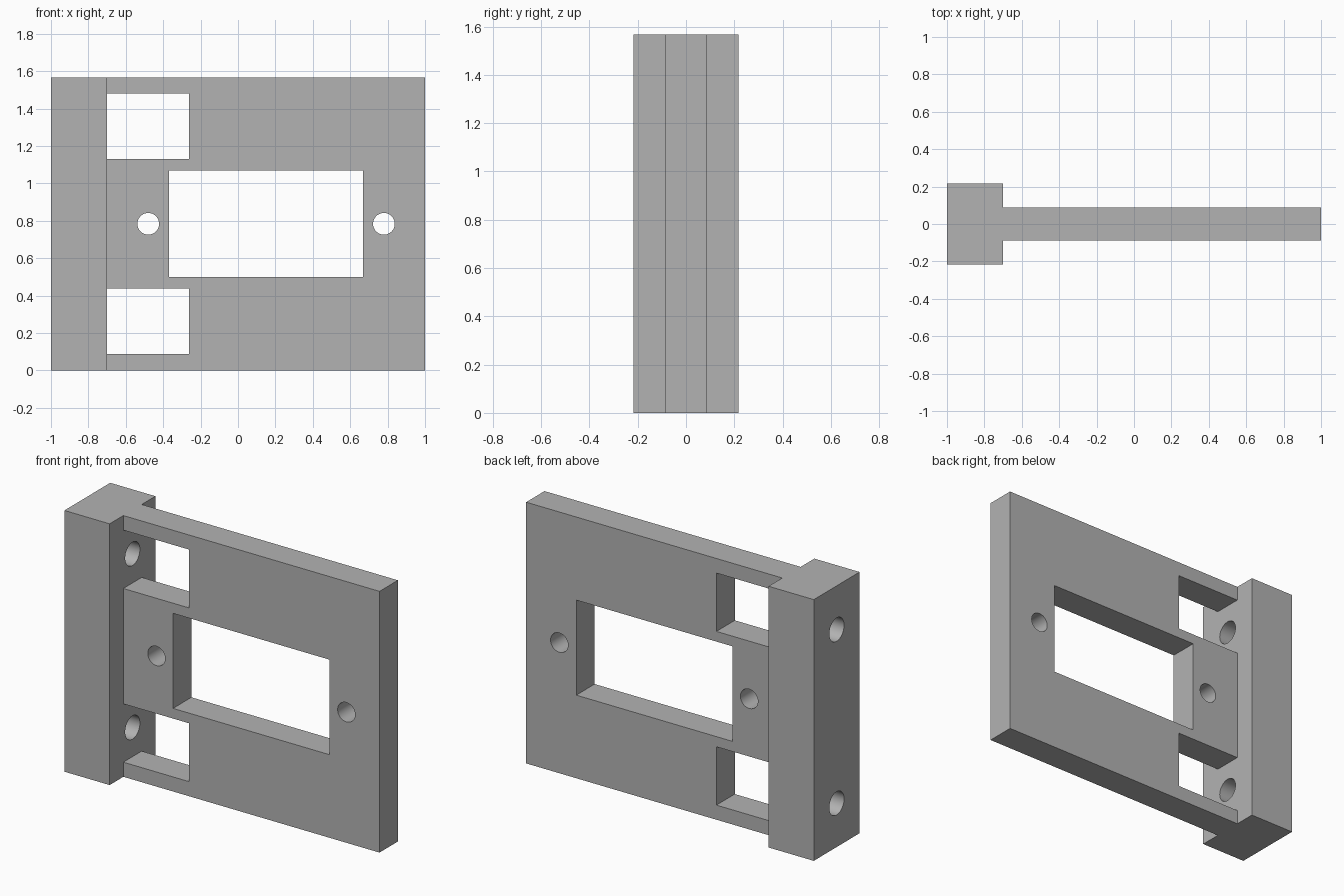
import bpy, bmesh, math
from mathutils import Matrix, Vector

cube = bpy.data.objects.get("Cube")
if cube:
    bpy.data.objects.remove(cube, do_unlink=True)

HEIGHT = 1.567
MID = HEIGHT / 2
BAR_X = -0.70          # inner face of the thick mounting bar
BAR_Y, PLATE_Y = 0.217, 0.087

grey = bpy.data.materials.new("plain grey")
grey.use_nodes = True
grey.diffuse_color = (0.45, 0.45, 0.45, 1)
grey.node_tree.nodes["Principled BSDF"].inputs["Base Color"].default_value = grey.diffuse_color


def make_object(name, bm):
    bmesh.ops.recalc_face_normals(bm, faces=bm.faces[:])
    mesh = bpy.data.meshes.new(name)
    bm.to_mesh(mesh)
    bm.free()
    mesh.materials.append(grey)
    obj = bpy.data.objects.new(name, mesh)
    bpy.context.collection.objects.link(obj)
    return obj


def box_cutter(x0, x1, z0, z1):
    bm = bmesh.new()
    size = Matrix.Diagonal((x1 - x0, 0.3, z1 - z0, 1))
    place = Matrix.Translation(((x0 + x1) / 2, 0, (z0 + z1) / 2))
    bmesh.ops.create_cube(bm, size=1, matrix=place @ size)
    return make_object("window_cutter", bm)


def hole_cutter(x, z, radius, axis):
    bm = bmesh.new()
    turn = Matrix.Rotation(math.pi / 2, 4, axis)
    bmesh.ops.create_cone(bm, cap_ends=True, segments=48, radius1=radius, radius2=radius,
                          depth=0.5, matrix=Matrix.Translation((x, 0, z)) @ turn)
    return make_object("hole_cutter", bm)


# Bracket body: T-shaped plan extruded upwards
bm = bmesh.new()
half = [(-1, BAR_Y), (BAR_X, BAR_Y), (BAR_X, PLATE_Y), (1, PLATE_Y)]
plan = half + [(x, -y) for x, y in reversed(half)]
face = bm.faces.new([bm.verts.new((x, y, 0)) for x, y in plan])
top = bmesh.ops.extrude_face_region(bm, geom=[face])["geom"]
bmesh.ops.translate(bm, vec=Vector((0, 0, HEIGHT)),
                    verts=[v for v in top if isinstance(v, bmesh.types.BMVert)])
bracket = make_object("mounting_bracket", bm)

# Central opening and its two screw holes
cutters = [box_cutter(-0.37, 0.667, MID - 0.285, MID + 0.285)]
cutters += [hole_cutter(x, MID, 0.058, 'X') for x in (-0.48, 0.78)]

# Upper and lower access windows, each with a bolt hole through the bar
for side in (-1, 1):
    z = MID + side * 0.521
    cutters.append(box_cutter(BAR_X, -0.263, z - 0.175, z + 0.175))
    cutters.append(hole_cutter(-0.85, z, 0.07, 'Y'))

bpy.ops.object.select_all(action='DESELECT')
bracket.select_set(True)
bpy.context.view_layer.objects.active = bracket
for cutter in cutters:
    cutter.hide_render = True
    mod = bracket.modifiers.new("cut", 'BOOLEAN')
    mod.operation = 'DIFFERENCE'
    mod.solver = 'EXACT'
    mod.object = cutter
    bpy.ops.object.modifier_apply(modifier=mod.name)
    bpy.data.objects.remove(cutter, do_unlink=True)

bpy.ops.object.shade_smooth_by_angle(angle=math.radians(30))
